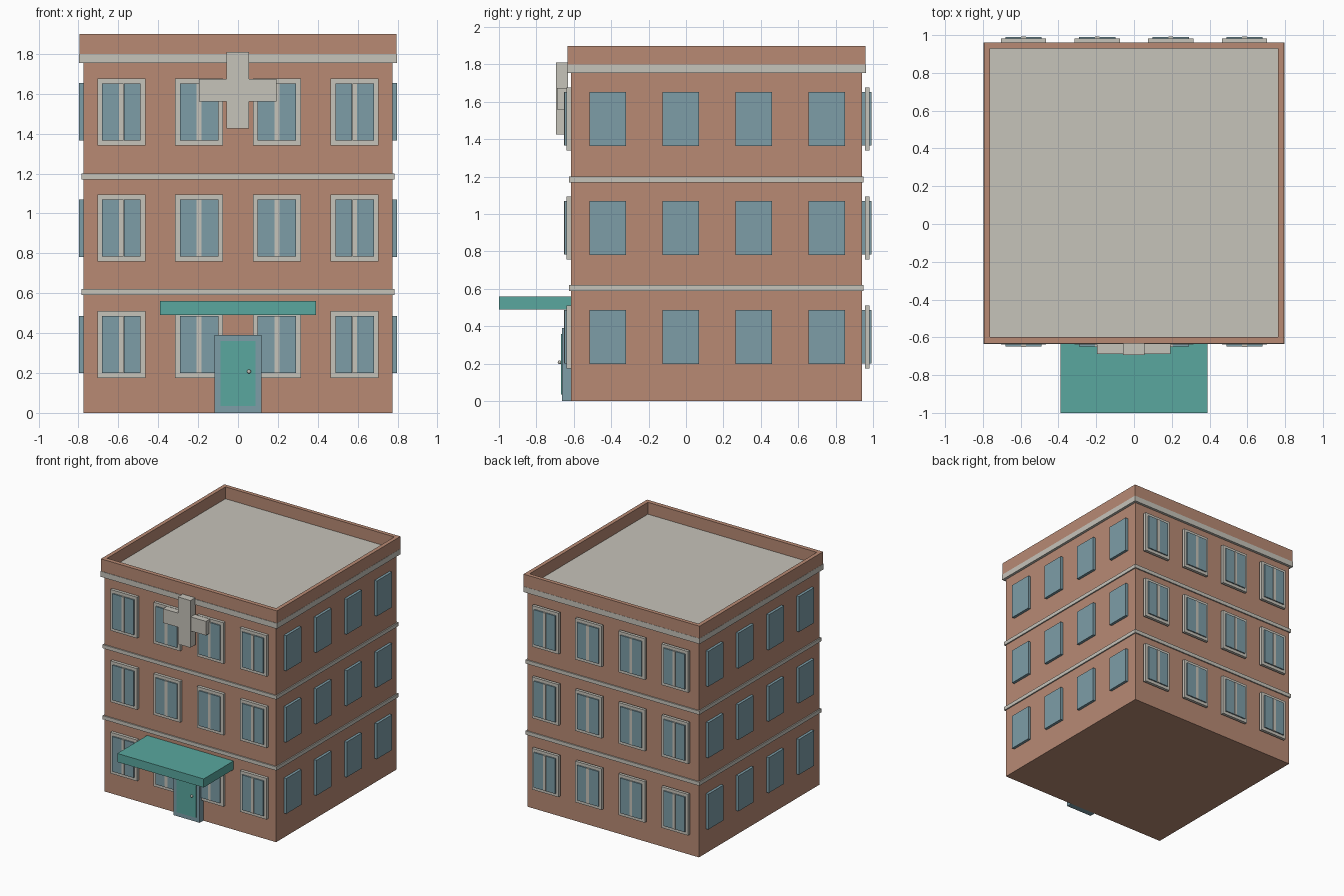
import bpy
import bmesh

cube = bpy.data.objects.get("Cube")
if cube:
    bpy.data.objects.remove(cube, do_unlink=True)


def material(name, rgb):
    mat = bpy.data.materials.new(name)
    mat.use_nodes = True
    mat.diffuse_color = (*rgb, 1)
    mat.node_tree.nodes["Principled BSDF"].inputs["Base Color"].default_value = (*rgb, 1)
    return mat


BRICK = material("brick", (0.48, 0.255, 0.175))
STONE = material("pale stone", (0.565, 0.546, 0.49))
GLASS = material("blue glass", (0.205, 0.337, 0.39))
TEAL = material("teal", (0.10, 0.39, 0.345))


def add_box(bm, x, y, z):
    """Add a box spanning the given (low, high) ranges."""
    verts = bmesh.ops.create_cube(bm, size=1)["verts"]
    for v in verts:
        v.co = [r[0] if c < 0 else r[1] for c, r in zip(v.co, (x, y, z))]


def boxes(name, mat, spans):
    """Make one object out of several boxes."""
    bm = bmesh.new()
    for span in spans:
        add_box(bm, *span)
    mesh = bpy.data.meshes.new(name)
    bm.to_mesh(mesh)
    bm.free()
    mesh.materials.append(mat)
    obj = bpy.data.objects.new(name, mesh)
    bpy.context.collection.objects.link(obj)
    return obj


def around(centre, half):
    return (centre - half, centre + half)


FRONT, BACK, SIDE = -0.615, 0.94, 0.775
FLOOR = 0.583

# Brick body
boxes("walls", BRICK, [((-SIDE, SIDE), (FRONT, BACK), (0, 1.77))])


# Stone courses around each storey and the cornice
def course(name, grow, z):
    boxes(name, STONE, [((-SIDE - grow, SIDE + grow), (FRONT - grow, BACK + grow), z)])


course("lower_course", 0.01, (0.59, 0.62))
course("upper_course", 0.01, (1.17, 1.20))
course("cornice", 0.0215, (1.755, 1.80))

# Parapet ring around the flat roof
ox, y0, y1 = 0.795, -0.633, 0.96
ix, j0, j1 = 0.763, -0.598, 0.928
top = (1.80, 1.90)
boxes("parapet", BRICK, [
    ((-ox, ox), (y0, j0), top), ((-ox, ox), (j1, y1), top),
    ((-ox, -ix), (j0, j1), top), ((ix, ox), (j0, j1), top)])
boxes("roof_deck", STONE, [((-ix, ix), (j0, j1), (1.79, 1.803))])

# Front and back windows: frame, mullion and a pair of panes
for label, wall, out, gap in (("front", FRONT, -1, 0), ("back", BACK, 1, 0.017)):
    frames, mullions, panes = [], [], []
    near = wall + out * gap

    def depth(a, b):
        return tuple(sorted((a, b)))

    for row in range(3):
        zc = 0.343 + row * FLOOR
        for col in range(4):
            xc = (col - 1.5) * 0.39
            frames.append((around(xc, 0.12), depth(near, near + out * 0.024),
                           around(zc, 0.168)))
            mullions.append((around(xc, 0.012), depth(near, near + out * 0.036),
                             around(zc, 0.143)))
            for s in (-1, 1):
                panes.append((around(xc + s * 0.0545, 0.042),
                              depth(wall, near + out * 0.034), around(zc, 0.143)))
    boxes(label + "_window_frames", STONE, frames)
    boxes(label + "_window_mullions", STONE, mullions)
    boxes(label + "_window_panes", GLASS, panes)

# Plain side windows
for label, s in (("left", 1), ("right", -1)):
    spans = []
    for row in range(3):
        for col in range(4):
            spans.append((tuple(sorted((s * (SIDE - 0.01), s * 0.797))),
                          around(-0.418 + col * 0.39, 0.097),
                          around(0.343 + row * FLOOR, 0.144)))
    boxes(label + "_side_windows", GLASS, spans)

# Entrance door with surround and knob
boxes("door_surround", GLASS, [((-0.118, 0.118), (-0.662, FRONT), (0, 0.39))])
boxes("door", TEAL, [((-0.088, 0.088), (-0.669, -0.64), (0.035, 0.36))])
bpy.ops.mesh.primitive_uv_sphere_add(segments=12, ring_count=8, radius=0.01,
                                     location=(0.055, -0.676, 0.207))
knob = bpy.context.object
knob.name = "door_knob"
knob.data.materials.append(STONE)
bpy.ops.object.shade_smooth_by_angle()

# Canopy over the entrance
boxes("canopy", TEAL, [((-0.39, 0.39), (-1.0, FRONT), (0.49, 0.56))])

# Cross sign above the entrance
boxes("cross_upright", STONE, [((-0.058, 0.056), (-0.694, -0.63), (1.425, 1.81))])
boxes("cross_arms", STONE, [((-0.195, 0.193), (-0.689, -0.633), (1.56, 1.675))])
